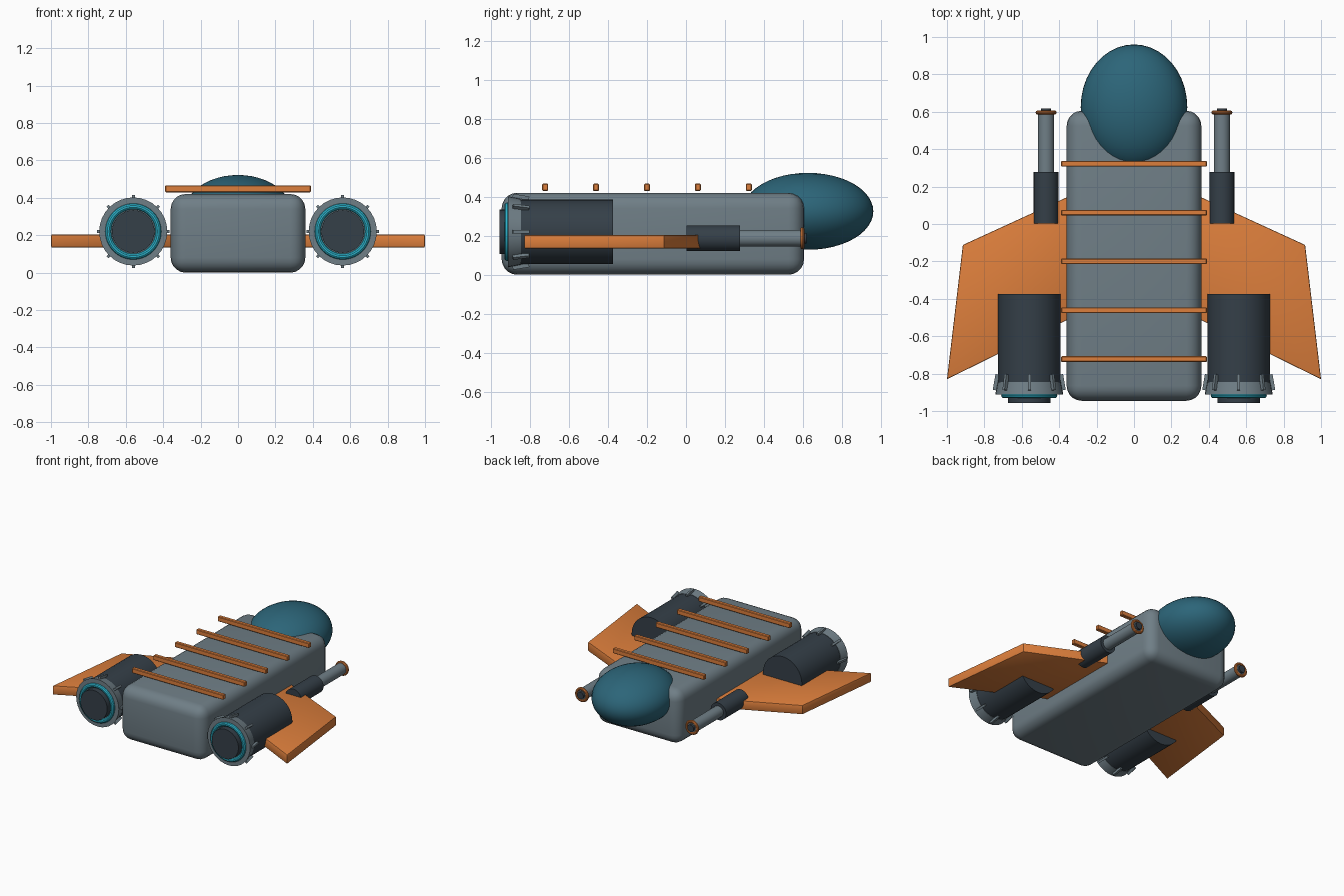
import bpy, bmesh
from math import pi, sin, cos
from mathutils import Matrix, Vector

if "Cube" in bpy.data.objects:
    bpy.data.objects.remove(bpy.data.objects["Cube"])


def material(name, rgb):
    m = bpy.data.materials.new(name)
    m.diffuse_color = (*rgb, 1)
    m.use_nodes = True
    m.node_tree.nodes["Principled BSDF"].inputs["Base Color"].default_value = m.diffuse_color
    return m


HULL = material("hull_grey", (0.16, 0.21, 0.24))
DARK = material("dark_metal", (0.035, 0.05, 0.065))
ORANGE = material("orange", (0.72, 0.21, 0.045))
TEAL = material("canopy_teal", (0.025, 0.13, 0.19))
CYAN = material("glow_cyan", (0.025, 0.45, 0.6))


def finish(name, mat, smooth=True):
    ob = bpy.context.object
    ob.name = name
    ob.data.materials.append(mat)
    if smooth:
        bpy.ops.object.shade_smooth_by_angle(angle=pi / 6)
    return ob


def bevel(ob, width, segments):
    b = ob.modifiers.new("bevel", "BEVEL")
    b.width, b.segments = width, segments
    bpy.ops.object.modifier_apply(modifier=b.name)
    bpy.ops.object.shade_smooth_by_angle(angle=pi / 6)


def box(name, mat, loc, size, bev=0, seg=1):
    bpy.ops.mesh.primitive_cube_add(size=1, location=loc)
    bpy.context.object.scale = size
    bpy.ops.object.transform_apply(location=False, rotation=False, scale=True)
    ob = finish(name, mat, False)
    if bev:
        bevel(ob, bev, seg)
    return ob


def tube(name, mat, x, z, y0, y1, r0, r1):
    """Cylinder or cone along y: radius r0 at y0, r1 at y1 (y1 > y0)."""
    bpy.ops.mesh.primitive_cone_add(vertices=32, radius1=r1, radius2=r0, depth=y1 - y0,
                                    location=(x, (y0 + y1) / 2, z), rotation=(pi / 2, 0, 0))
    return finish(name, mat)


def ring(name, mat, x, y, z, major, minor):
    bpy.ops.mesh.primitive_torus_add(major_radius=major, minor_radius=minor, major_segments=40,
                                     minor_segments=10, location=(x, y, z), rotation=(pi / 2, 0, 0))
    return finish(name, mat)


# hull and canopy
box("hull", HULL, (0, -0.17, 0.21), (0.72, 1.55, 0.42), 0.08, 5)
bpy.ops.mesh.primitive_uv_sphere_add(segments=40, ring_count=24, location=(0, 0.625, 0.325))
bpy.context.object.scale = (0.285, 0.335, 0.197)
bpy.ops.object.transform_apply(location=False, rotation=False, scale=True)
finish("canopy", TEAL)

# ribs across the roof
for i in range(5):
    box(f"roof_rib_{i + 1}", ORANGE, (0, 0.322 - 0.261 * i, 0.448), (0.78, 0.03, 0.037), 0.004)

for s, side in ((-1, "left"), (1, "right")):
    # swept wing
    outline = [(0.3, 0.17), (0.915, -0.112), (1.0, -0.83), (0.3, -0.485)]
    bm = bmesh.new()
    face = bm.faces.new([bm.verts.new((s * x, y, 0.134)) for x, y in outline])
    new = bmesh.ops.extrude_face_region(bm, geom=[face])["geom"]
    bmesh.ops.translate(bm, vec=(0, 0, 0.07),
                        verts=[g for g in new if isinstance(g, bmesh.types.BMVert)])
    bmesh.ops.recalc_face_normals(bm, faces=bm.faces)
    me = bpy.data.meshes.new(f"wing_{side}")
    bm.to_mesh(me)
    bm.free()
    wing = bpy.data.objects.new(f"wing_{side}", me)
    bpy.context.collection.objects.link(wing)
    bpy.ops.object.select_all(action="DESELECT")
    bpy.context.view_layer.objects.active = wing
    wing.select_set(True)
    me.materials.append(ORANGE)
    bevel(wing, 0.006, 2)

    # engine with nozzle, glow ring and core
    ex, ez = s * 0.56, 0.22
    tube(f"engine_body_{side}", DARK, ex, ez, -0.86, -0.375, 0.166, 0.166)
    tube(f"engine_nozzle_{side}", HULL, ex, ez, -0.912, -0.845, 0.182, 0.169)
    ring(f"engine_glow_{side}", CYAN, ex, -0.916, ez, 0.134, 0.016)
    tube(f"engine_core_{side}", DARK, ex, ez, -0.957, -0.89, 0.114, 0.114)

    # tilted clamps round the nozzle
    for k in range(8):
        a = k * pi / 4
        clamp = box(f"nozzle_clamp_{side}_{k + 1}", HULL, (0, 0, 0), (0.016, 0.085, 0.02))
        clamp.matrix_world = (Matrix.Translation((ex + 0.178 * sin(a), -0.846, ez + 0.178 * cos(a)))
                              @ Matrix.Rotation(a, 4, "Y") @ Matrix.Rotation(-0.17, 4, "X"))

    # cannon
    cx, cz = s * 0.47, 0.187
    tube(f"cannon_body_{side}", DARK, cx, cz, 0.003, 0.277, 0.066, 0.066)
    tube(f"cannon_barrel_{side}", HULL, cx, cz, 0.25, 0.6, 0.043, 0.043)
    ring(f"muzzle_ring_{side}", ORANGE, cx, 0.596, cz, 0.045, 0.011)
    tube(f"muzzle_bore_{side}", DARK, cx, cz, 0.58, 0.617, 0.027, 0.027)
